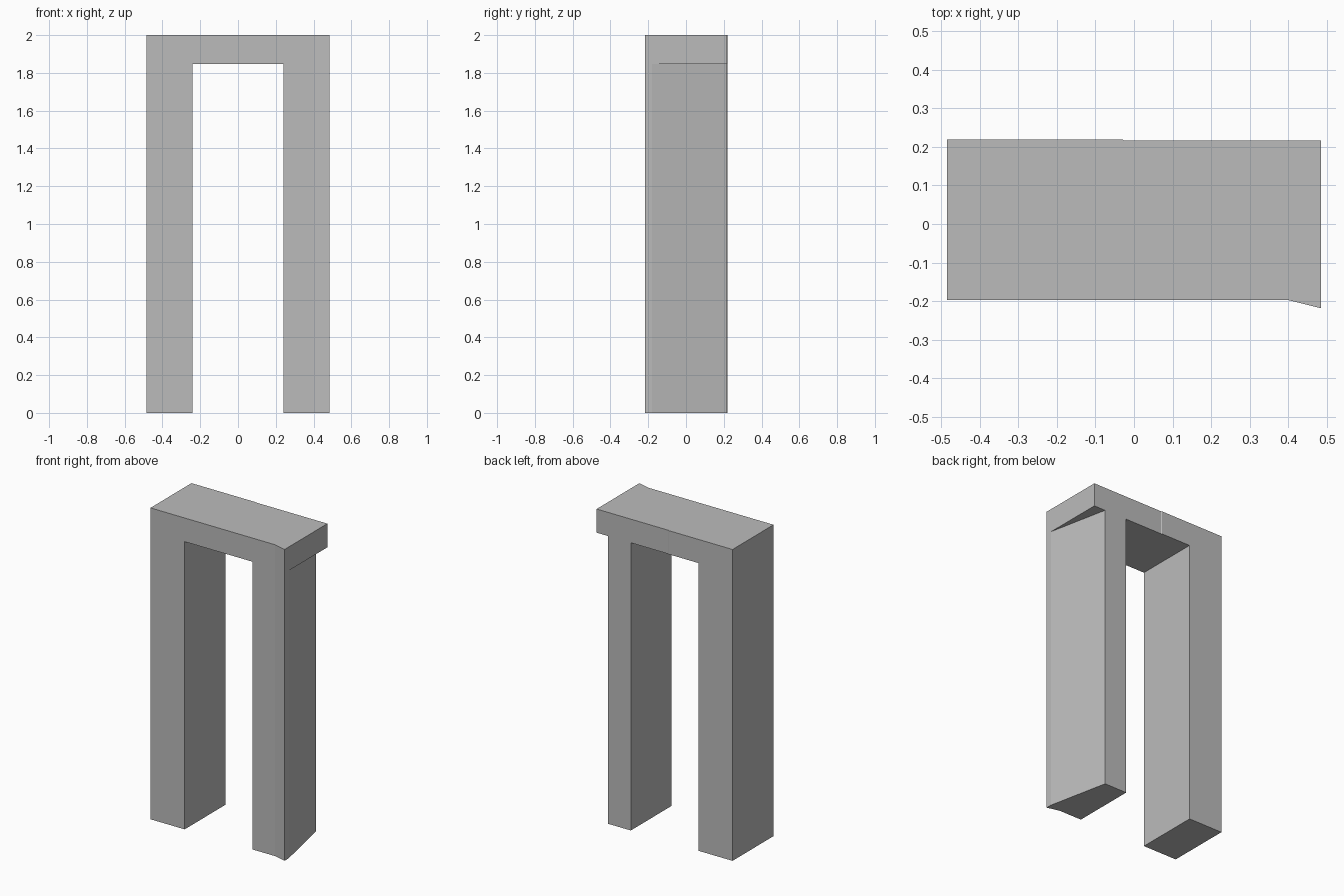
import bpy
import bmesh

cube = bpy.data.objects.get("Cube")
if cube:
    bpy.data.objects.remove(cube, do_unlink=True)

HALF_W, FRONT, BACK = 0.484, -0.197, 0.219
TOP, BEAM_Z, INNER = 2.0, 1.848, 0.241

grey = bpy.data.materials.new("plain grey")
grey.use_nodes = True
grey.diffuse_color = (0.5, 0.5, 0.5, 1)
grey.node_tree.nodes["Principled BSDF"].inputs["Base Color"].default_value = grey.diffuse_color


def prism(name, outline, bottom, top):
    """Extrude a counter-clockwise floor outline between two heights."""
    bm = bmesh.new()
    face = bm.faces.new([bm.verts.new((x, y, bottom)) for x, y in outline])
    up = bmesh.ops.extrude_face_region(bm, geom=[face])["geom"]
    verts = [v for v in up if isinstance(v, bmesh.types.BMVert)]
    bmesh.ops.translate(bm, verts=verts, vec=(0, 0, top - bottom))
    bmesh.ops.recalc_face_normals(bm, faces=bm.faces)
    mesh = bpy.data.meshes.new(name)
    bm.to_mesh(mesh)
    bm.free()
    mesh.materials.append(grey)
    obj = bpy.data.objects.new(name, mesh)
    bpy.context.collection.objects.link(obj)
    return obj


def cut(target, cutter):
    """Subtract the cutter, apply the result and discard the cutter."""
    cutter.hide_render = True
    mod = target.modifiers.new("cut", "BOOLEAN")
    mod.operation, mod.solver, mod.object = "DIFFERENCE", "EXACT", cutter
    graph = bpy.context.evaluated_depsgraph_get()
    mesh = bpy.data.meshes.new_from_object(target.evaluated_get(graph))
    target.modifiers.clear()
    target.data = mesh
    bpy.data.objects.remove(cutter, do_unlink=True)


# Gateway block, with a flared front corner and a shallow step in the back
gateway = prism("gateway", [
    (-HALF_W, FRONT), (0.40, FRONT), (HALF_W, -0.218), (HALF_W, 0.216),
    (-0.025, 0.216), (-0.03, BACK), (-HALF_W, BACK)], 0, TOP)

# Passage between the two legs
cut(gateway, prism("passage_cutter", [
    (-INNER, -1), (INNER, -1), (INNER, 1), (-INNER, 1)], -1, BEAM_Z))

# Slanted outer side of the left leg, leaving the beam overhanging
cut(gateway, prism("slant_cutter", [
    (HALF_W, -0.18), (1, -0.18), (1, 1), (0.402, 1), (0.402, 0.216)], -1, BEAM_Z))
